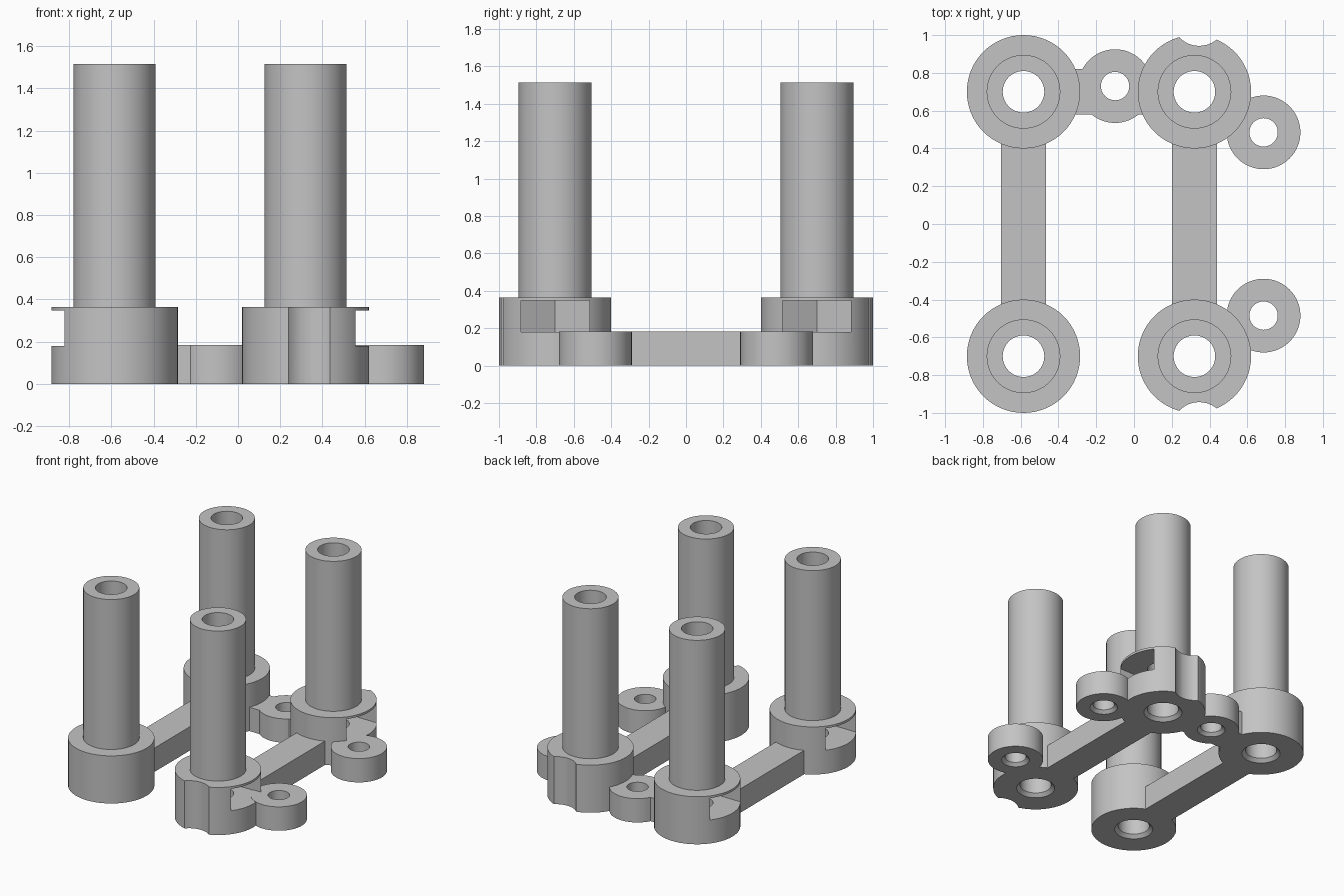
import bpy, bmesh, math

cube = bpy.data.objects.get("Cube")
if cube:
    bpy.data.objects.remove(cube, do_unlink=True)

LEFT_X, RIGHT_X, ROW_Y = -0.585, 0.32, 0.70
FRAME_H = 0.183

grey = bpy.data.materials.new("plain grey")
grey.use_nodes = True
colour = (0.55, 0.55, 0.55, 1)
grey.diffuse_color = colour
grey.node_tree.nodes["Principled BSDF"].inputs["Base Color"].default_value = colour


def make_object(name, bm, location=(0, 0, 0)):
    bmesh.ops.recalc_face_normals(bm, faces=bm.faces)
    mesh = bpy.data.meshes.new(name)
    bm.to_mesh(mesh)
    bm.free()
    mesh.materials.append(grey)
    obj = bpy.data.objects.new(name, mesh)
    obj.location = location
    bpy.context.collection.objects.link(obj)
    return obj


def lathe(name, profile, location, steps=64):
    """Revolve a closed (radius, height) outline around z."""
    bm = bmesh.new()
    rings = []
    for i in range(steps):
        a = 2 * math.pi * i / steps
        rings.append([bm.verts.new((r * math.cos(a), r * math.sin(a), z)) for r, z in profile])
    n = len(profile)
    for i in range(steps):
        here, after = rings[i], rings[(i + 1) % steps]
        for j in range(n):
            k = (j + 1) % n
            bm.faces.new((here[j], after[j], after[k], here[k]))
    return make_object(name, bm, location)


def prism(name, outline, z0, z1, location=(0, 0, 0)):
    """Extrude a flat outline from z0 up to z1."""
    bm = bmesh.new()
    low = [bm.verts.new((x, y, z0)) for x, y in outline]
    high = [bm.verts.new((x, y, z1)) for x, y in outline]
    bm.faces.new(low)
    bm.faces.new(high)
    for i in range(len(outline)):
        k = (i + 1) % len(outline)
        bm.faces.new((low[i], low[k], high[k], high[i]))
    return make_object(name, bm, location)


def bar(name, x0, x1, y0, y1):
    return prism(name, [(x0, y0), (x1, y0), (x1, y1), (x0, y1)], 0, FRAME_H)


def cut(obj, cutters):
    """Subtract the cutters, keep the result, and remove the cutters."""
    for cutter in cutters:
        mod = obj.modifiers.new("cut", 'BOOLEAN')
        mod.operation = 'DIFFERENCE'
        mod.solver = 'EXACT'
        mod.object = cutter
    graph = bpy.context.evaluated_depsgraph_get()
    mesh = bpy.data.meshes.new_from_object(obj.evaluated_get(graph))
    obj.modifiers.clear()
    obj.data = mesh
    for cutter in cutters:
        bpy.data.objects.remove(cutter, do_unlink=True)


def shade(obj):
    obj.data.shade_smooth()
    obj.data.set_sharp_from_angle(angle=math.radians(25))


# Hollow posts on wide feet, bore widened at the bottom
post_profile = [(0.135, 0), (0.30, 0), (0.30, 0.365), (0.195, 0.365),
                (0.195, 1.515), (0.11, 1.515), (0.11, 0.025)]
# Nut slot: hexagon end, open towards the outside
slot_outline = [(-0.211, 0), (-0.106, -0.183), (0.4, -0.183), (0.4, 0.183), (-0.106, 0.183)]

parts = []
for side, x, side_name in ((-1, LEFT_X, "right"), (1, RIGHT_X, "left")):
    for end, end_name in ((-1, "front"), (1, "back")):
        post = lathe(f"{end_name}_{side_name}_post", post_profile, (x, end * ROW_Y, 0))
        slot = prism("slot_cutter", [(side * px, py) for px, py in slot_outline],
                     0.18, 0.348, (x, end * ROW_Y, 0))
        cutters = [slot]
        if side > 0:
            # Rounded groove down the outer face of the foot
            circle = [(0.145 * math.cos(i * math.pi / 24), 0.145 * math.sin(i * math.pi / 24))
                      for i in range(48)]
            cutters.append(prism("groove_cutter", circle, -0.1, 0.5, (0.345, end * 1.088, 0)))
        cut(post, cutters)
        parts.append(post)

    # Long bar joining the front and back feet
    parts.append(bar(f"{side_name}_bar", x - 0.12, x + 0.12, 0.23 - ROW_Y, ROW_Y - 0.23))

# Screw lugs
lug_profile = [(0.098, 0), (0.195, 0), (0.195, FRAME_H), (0.075, FRAME_H), (0.075, 0.023)]
for name, x, y in (("front_lug", 0.686, -0.485), ("back_lug", 0.686, 0.485),
                   ("middle_lug", -0.10, 0.73)):
    parts.append(lathe(name, lug_profile, (x, y, 0)))

# Short webs either side of the middle lug
parts.append(bar("right_web", LEFT_X + 0.22, -0.205, ROW_Y - 0.12, ROW_Y + 0.12))
parts.append(bar("left_web", 0.02, RIGHT_X - 0.22, ROW_Y - 0.12, ROW_Y + 0.12))

for part in parts:
    shade(part)
